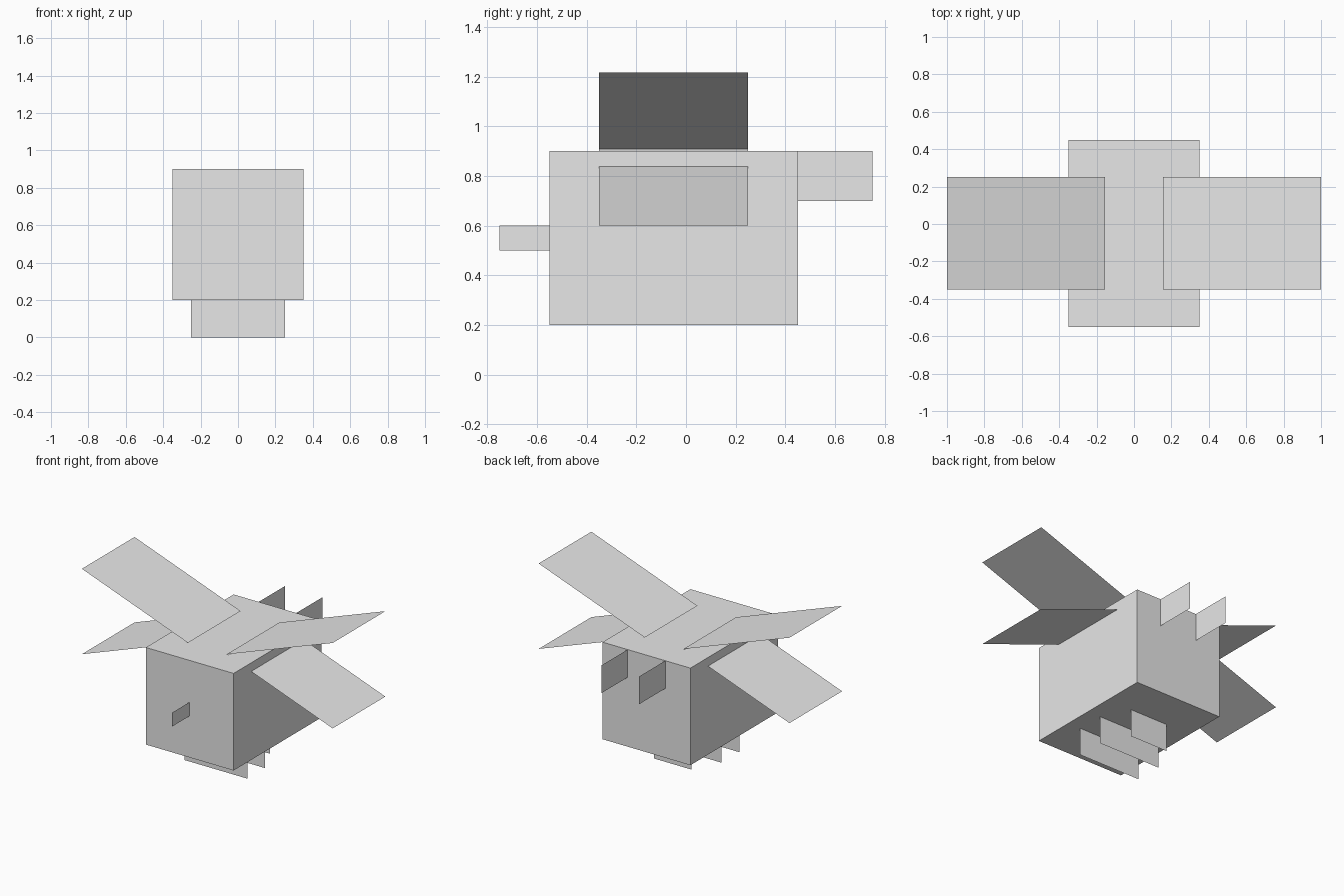
import bpy
import math
from mathutils import Vector

if "Cube" in bpy.data.objects:
    bpy.data.objects.remove(bpy.data.objects["Cube"], do_unlink=True)

GREY = (0.8, 0.8, 0.8, 1.0)
grey = bpy.data.materials.new("light_grey")
grey.use_nodes = True
grey.diffuse_color = GREY
grey.node_tree.nodes["Principled BSDF"].inputs["Base Color"].default_value = GREY


def sheet(name, corner, along, across):
    """Thin single-faced panel spanned by two edges from a corner."""
    c, u, v = Vector(corner), Vector(along), Vector(across)
    mesh = bpy.data.meshes.new(name)
    mesh.from_pydata([c, c + u, c + u + v, c + v], [], [(0, 1, 2, 3)])
    mesh.materials.append(grey)
    obj = bpy.data.objects.new(name, mesh)
    bpy.context.collection.objects.link(obj)
    return obj


# Body block
bpy.ops.mesh.primitive_cube_add(size=1, location=(0, -0.05, 0.55))
body = bpy.context.object
body.name = "body"
body.scale = (0.7, 1.0, 0.7)
body.data.materials.append(grey)

# Two pairs of wings, hinged just above the top of the body
span, tilt = 0.9, math.radians(20)
run, rise = span * math.cos(tilt), span * math.sin(tilt)
for side, sx in (("left", 1), ("right", -1)):
    for level, sz in (("upper", 1), ("lower", -1)):
        y0, depth = (-0.35, 0.6) if sx > 0 else (0.25, -0.6)
        sheet(f"{level}_wing_{side}", (sx * (1 - run), y0, 0.909),
              (sx * run, 0, sz * rise), (0, depth, 0))
    # Upright feelers
    sheet(f"antenna_{side}", (sx * 0.15, 0.45, 0.7), (0, 0.3, 0), (0, 0, 0.2))

# Stinger
sheet("stinger", (0, -0.75, 0.5), (0, 0.2, 0), (0, 0, 0.1))

# Three rows of legs under the body
for name, y, width in (("rear_legs", -0.25, 0.5), ("middle_legs", -0.05, 0.5),
                       ("front_legs", 0.15, 0.3)):
    sheet(name, (-width / 2, y, 0), (width, 0, 0), (0, 0, 0.2))
